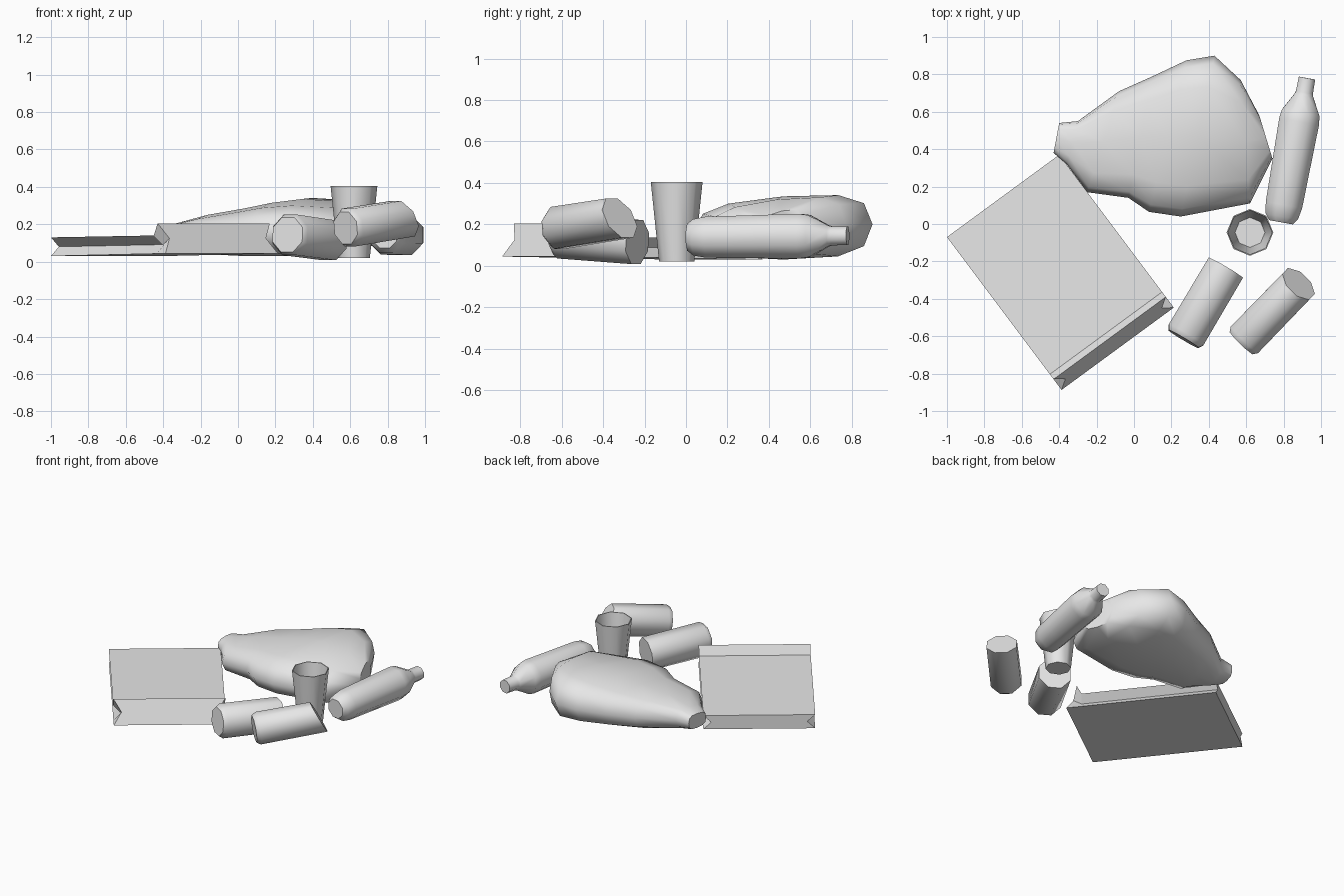
import bpy, bmesh
from math import sin, cos, pi, radians
from mathutils import Vector

cube = bpy.data.objects.get("Cube")
if cube:
    bpy.data.objects.remove(cube, do_unlink=True)

grey = bpy.data.materials.new("light_grey")
grey.use_nodes = True
grey.diffuse_color = (0.8, 0.8, 0.8, 1)
grey.node_tree.nodes["Principled BSDF"].inputs["Base Color"].default_value = (0.8, 0.8, 0.8, 1)


def loft(name, rings, angle=50):
    """Skin a list of equal point rings and cap both ends."""
    bm = bmesh.new()
    loops = [[bm.verts.new(p) for p in ring] for ring in rings]
    n = len(loops[0])
    for a, b in zip(loops, loops[1:]):
        for i in range(n):
            j = (i + 1) % n
            bm.faces.new((a[i], a[j], b[j], b[i]))
    bm.faces.new(loops[0][::-1])
    bm.faces.new(loops[-1])
    bmesh.ops.recalc_face_normals(bm, faces=bm.faces)
    bmesh.ops.triangulate(bm, faces=[f for f in bm.faces if len(f.verts) > 4])
    mesh = bpy.data.meshes.new(name)
    bm.to_mesh(mesh)
    bm.free()
    mesh.materials.append(grey)
    obj = bpy.data.objects.new(name, mesh)
    bpy.context.collection.objects.link(obj)
    bpy.ops.object.select_all(action='DESELECT')
    obj.select_set(True)
    bpy.context.view_layer.objects.active = obj
    bpy.ops.object.shade_smooth_by_angle(angle=radians(angle))
    return obj


def lathe(name, start, end, profile, sides=8, turn=0.5, end_slant=0.0):
    """Round part along an axis; profile holds (fraction, radius)."""
    start, end = Vector(start), Vector(end)
    axis = (end - start).normalized()
    side = axis.cross(Vector((0, 0, 1)))
    side = Vector((1, 0, 0)) if side.length < 0.01 else side.normalized()
    up = side.cross(axis)
    rings = []
    for k, (t, r) in enumerate(profile):
        ring = []
        for i in range(sides):
            a = 2 * pi * (i + turn) / sides
            p = start.lerp(end, t) + r * (cos(a) * side + sin(a) * up)
            if k == len(profile) - 1:
                p -= axis * end_slant * sin(a)
            ring.append(p)
        rings.append(ring)
    return loft(name, rings)


# Crushed cardboard box: creased long sides, raised front lip
corner, across, along = Vector((-1, -0.07, 0)), Vector((0.6, 0.44, 0)), Vector((0.57, -0.76, 0))


def box_ring(top_v, top_z, bottom_v, bottom_z):
    def point(u, v, z):
        return corner + across * u + along * v + Vector((0, 0, z))
    mid_v, mid_z = (top_v + bottom_v) / 2, (top_z + bottom_z) / 2
    return [point(0, top_v, top_z), point(1, top_v, top_z),
            point(0.93, mid_v, mid_z), point(1, bottom_v, bottom_z),
            point(0, bottom_v, bottom_z), point(0.07, mid_v, mid_z)]


loft("cardboard_box", [box_ring(0, 0.13, 0, 0.03),
                       box_ring(0.965, 0.14, 0.99, 0.043),
                       box_ring(1, 0.205, 1.075, 0.045)], 30)

# Garbage bag: back edge, front edge, bottom, back top, front top per section
sections = [((-0.40, 0.54), (-0.43, 0.38), 0.08, 0.19, 0.18),
            ((-0.30, 0.55), (-0.36, 0.32), 0.06, 0.21, 0.20),
            ((-0.08, 0.71), (-0.25, 0.17), 0.04, 0.27, 0.23),
            ((0.10, 0.79), (-0.03, 0.14), 0.03, 0.30, 0.27),
            ((0.28, 0.875), (0.08, 0.065), 0.03, 0.34, 0.29),
            ((0.43, 0.90), (0.25, 0.04), 0.03, 0.37, 0.30),
            ((0.57, 0.77), (0.62, 0.11), 0.04, 0.36, 0.28),
            ((0.67, 0.58), (0.74, 0.35), 0.08, 0.29, 0.24)]


def squash(value, power=0.7):
    return abs(value) ** power * (1 if value >= 0 else -1)


bag_rings = []
for back, front, low, high_back, high_front in sections:
    ring = []
    for i in range(12):
        a = 2 * pi * i / 12
        s = (1 - squash(cos(a))) / 2
        high = high_back + (high_front - high_back) * s
        x, y = Vector(back).lerp(Vector(front), s)
        ring.append((x, y, (low + high) / 2 + squash(sin(a)) * (high - low) / 2))
    bag_rings.append(ring)
loft("garbage_bag", bag_rings)

# Bottle lying on its side
lathe("bottle", (0.785, 0.01, 0.137), (0.925, 0.78, 0.145),
      [(0, 0.07), (0.04, 0.095), (0.12, 0.107), (0.3, 0.11), (0.7, 0.117),
       (0.76, 0.11), (0.88, 0.055), (0.9, 0.05), (1, 0.048)])

# Two cans, one with a dented slanted end
lathe("can_flat", (0.265, -0.615, 0.145), (0.49, -0.235, 0.114),
      [(0, 0.1), (0.06, 0.117), (1, 0.115)])
lathe("can_dented", (0.575, -0.635, 0.18), (0.88, -0.32, 0.23),
      [(0, 0.092), (0.06, 0.11), (1, 0.108)], end_slant=0.045)

# Open paper cup: outer wall, rim, inner wall, inner floor
lathe("paper_cup", (0.62, -0.045, 0.02), (0.62, -0.045, 0.405),
      [(0, 0.085), (1, 0.125), (1, 0.119), (0.06, 0.08)], turn=0)
